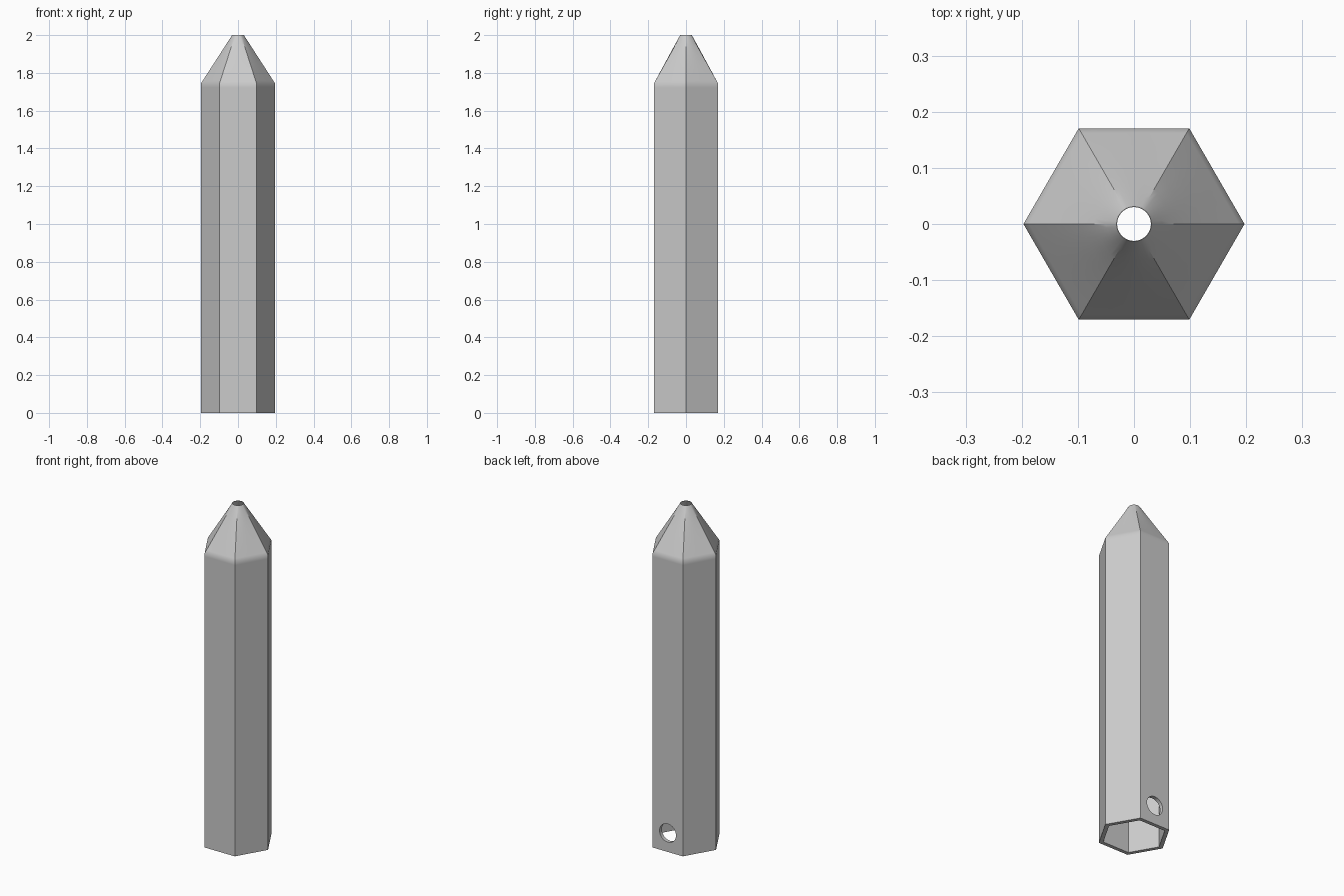
import bpy, bmesh, math
from mathutils import Vector

cube = bpy.data.objects.get("Cube")
if cube:
    bpy.data.objects.remove(cube)

SIDES, PER_SIDE = 6, 8
N = SIDES * PER_SIDE
RADIUS, WALL = 0.197, 0.025
SHOULDER, HEIGHT = 1.743, 2.0
TIP = 0.031

grey = bpy.data.materials.new("plain_grey")
grey.use_nodes = True
colour = (0.6, 0.6, 0.6, 1)
grey.diffuse_color = colour
grey.node_tree.nodes["Principled BSDF"].inputs["Base Color"].default_value = colour


def section(hex_radius, tip_radius, blend, z):
    """Ring that changes from a hexagon (blend 0) to a circle (blend 1)."""
    ring = []
    for i in range(N):
        a = math.tau * i / N
        off = a % (math.tau / SIDES) - math.pi / SIDES
        hex_r = hex_radius * math.cos(math.pi / SIDES) / math.cos(off)
        r = hex_r * (1 - blend) + tip_radius * blend
        ring.append(Vector((r * math.cos(a), r * math.sin(a), z)))
    return ring


def shell(hex_radius, tip_radius):
    """Straight tube followed by the tapering nose."""
    rings = [section(hex_radius, tip_radius, 0, z) for z in (0, SHOULDER - 0.02)]
    for t in (0, 0.06, 0.2, 0.4, 0.6, 0.75, 0.88, 1):
        rings.append(section(hex_radius, tip_radius, t, SHOULDER + t * (HEIGHT - SHOULDER)))
    return rings


# Hollow hexagonal tube: up the outside, down the inside, closed at the rim
bm = bmesh.new()
loops = shell(RADIUS, TIP) + shell(RADIUS - WALL, TIP - 0.001)[::-1]
rings = [[bm.verts.new(p) for p in loop] for loop in loops]
for k, low in enumerate(rings):
    high = rings[(k + 1) % len(rings)]
    for i in range(N):
        j = (i + 1) % N
        bm.faces.new((low[i], low[j], high[j], high[i]))
bmesh.ops.recalc_face_normals(bm, faces=bm.faces)
mesh = bpy.data.meshes.new("hollow_body")
bm.to_mesh(mesh)
bm.free()
mesh.materials.append(grey)
body = bpy.data.objects.new("hollow_body", mesh)
bpy.context.collection.objects.link(body)

# Round hole through the back wall
bpy.ops.mesh.primitive_cylinder_add(vertices=32, radius=0.054, depth=0.16,
                                    location=(0, 0.17, 0.112),
                                    rotation=(math.pi / 2, 0, 0))
cutter = bpy.context.object
cutter.name = "hole_cutter"
cutter.hide_render = True
cutter.data.materials.append(grey)

cut = body.modifiers.new("back_hole", "BOOLEAN")
cut.operation = "DIFFERENCE"
cut.solver = "EXACT"
cut.object = cutter
bpy.ops.object.select_all(action="DESELECT")
body.select_set(True)
bpy.context.view_layer.objects.active = body
bpy.ops.object.modifier_apply(modifier=cut.name)
bpy.data.objects.remove(cutter)

# Soft shading on the nose, crisp corners elsewhere
bpy.ops.object.shade_smooth_by_angle(angle=math.radians(30))
